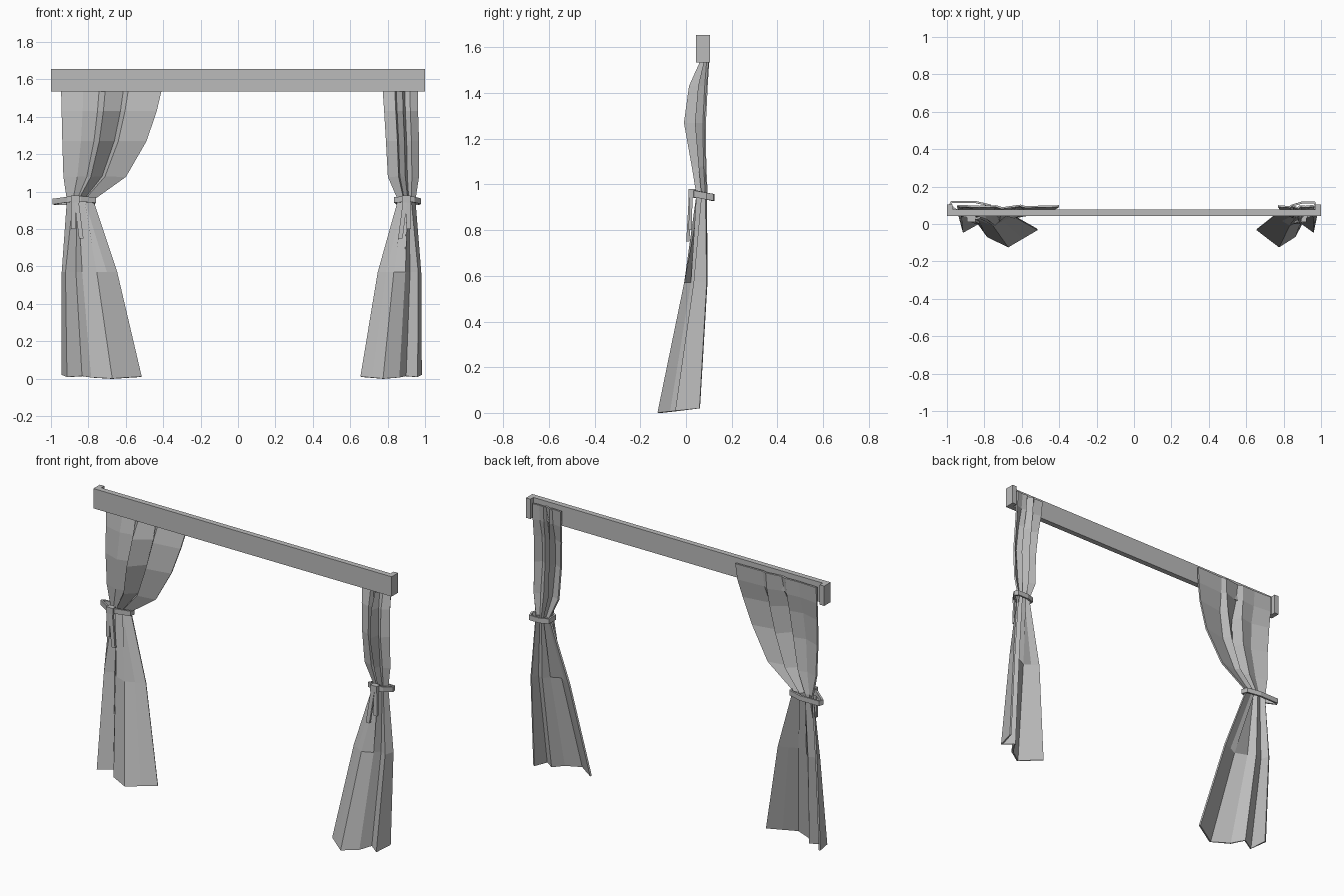
import bpy, bmesh
from mathutils import Vector

if "Cube" in bpy.data.objects:
    bpy.data.objects.remove(bpy.data.objects["Cube"])

grey = bpy.data.materials.new("soft_grey")
grey.diffuse_color = (0.5, 0.5, 0.5, 1)
grey.use_nodes = True
grey.node_tree.nodes["Principled BSDF"].inputs["Base Color"].default_value = grey.diffuse_color


def add_mesh(name, verts, faces, thickness=0):
    me = bpy.data.meshes.new(name)
    me.from_pydata(verts, [], faces)
    bm = bmesh.new()
    bm.from_mesh(me)
    bmesh.ops.recalc_face_normals(bm, faces=bm.faces)
    bm.to_mesh(me)
    bm.free()
    me.materials.append(grey)
    ob = bpy.data.objects.new(name, me)
    bpy.context.collection.objects.link(ob)
    if thickness:
        mod = ob.modifiers.new("thickness", 'SOLIDIFY')
        mod.thickness = thickness
        mod.offset = 0
    return ob


def prism(name, a, b, half_w, half_d):
    """Rectangular bar from point a (top) to point b (bottom)."""
    verts = [Vector(p) + Vector((sx * half_w, sy * half_d, 0))
             for p in (a, b) for sx, sy in ((-1, -1), (1, -1), (1, 1), (-1, 1))]
    faces = [(0, 1, 2, 3), (4, 5, 6, 7)] + [(i, (i + 1) % 4, (i + 1) % 4 + 4, i + 4) for i in range(4)]
    return add_mesh(name, verts, faces)


# Fold patterns across the cloth: (position from outer edge, forward amount)
UPPER = [(0, .15), (.22, .5), (.38, .3), (.44, 1), (.62, .1), (.67, .6), (1, .3)]
LOWER = [(0, 0), (.06, .57), (.25, .32), (.37, .7), (.63, 1), (.81, .75), (1, .49)]
# Height, back y and fold depth of each row, top to hem
ROWS = [(1.63, .10, .015), (1.535, .10, .035), (1.43, .098, .08), (1.27, .092, .096),
        (1.08, .09, .06), (.955, .095, .045), (.57, .092, .095), (.0, .06, .18)]


def curtain(name, side, widths):
    verts, n = [], len(UPPER)
    for i, ((z, back, depth), (outer, inner)) in enumerate(zip(ROWS, widths)):
        for t, f in (UPPER if i < 6 else LOWER):
            lift = .02 * (1 - f) if i == 7 else 0
            verts.append((side * (outer + (inner - outer) * t), back - depth * f, z + lift))
    faces = [(r * n + c, r * n + c + 1, (r + 1) * n + c + 1, (r + 1) * n + c)
             for r in range(len(ROWS) - 1) for c in range(n - 1)]
    add_mesh(name, verts, faces, .01)


def tie_band(name, side, outline):
    verts = []
    for x, y in outline:
        z = .952 - (y - .075) * .2
        verts += [(side * x, y, z - .015), (side * x, y, z + .015)]
    m = len(outline)
    faces = [(2 * i, 2 * ((i + 1) % m), 2 * ((i + 1) % m) + 1, 2 * i + 1) for i in range(m)]
    add_mesh(name, verts, faces, .012)


# Valance board with short returns at both ends
prism("valance_board", (0, .06, 1.655), (0, .06, 1.535), 1, .0165)
for side, label in ((-1, "left"), (1, "right")):
    prism(label + "_valance_return", (side * .985, .075, 1.655), (side * .985, .075, 1.535), .015, .03)

# Wide left curtain and narrow right curtain
curtain("left_curtain", -1, [(.945, .40), (.945, .41), (.942, .435), (.938, .49),
                             (.932, .60), (.912, .775), (.938, .648), (.938, .517)])
curtain("right_curtain", 1, [(.96, .77), (.96, .775), (.96, .783), (.965, .793),
                             (.965, .803), (.945, .857), (.975, .75), (.978, .657)])

# Tiebacks, looped out towards the wall side
tie_band("left_tieback", -1, [(.985, .10), (.91, .045), (.84, .03), (.765, .06),
                              (.77, .10), (.85, .118), (.975, .118)])
tie_band("right_tieback", 1, [(.972, .09), (.94, .045), (.90, .03), (.84, .055),
                              (.85, .10), (.90, .115), (.965, .115)])

# Knots and hanging tails
for side, label, x in ((-1, "left", .87), (1, "right", .90)):
    prism(label + "_knot", (side * x, .028, .98), (side * x, .028, .94), .022, .016)
    prism(label + "_short_tail", (side * (x + .01), .022, .96), (side * (x + .012), .018, .80), .012, .007)
    prism(label + "_long_tail", (side * (x - .005), .02, .96), (side * (x - .032), .008, .75), .012, .007)
